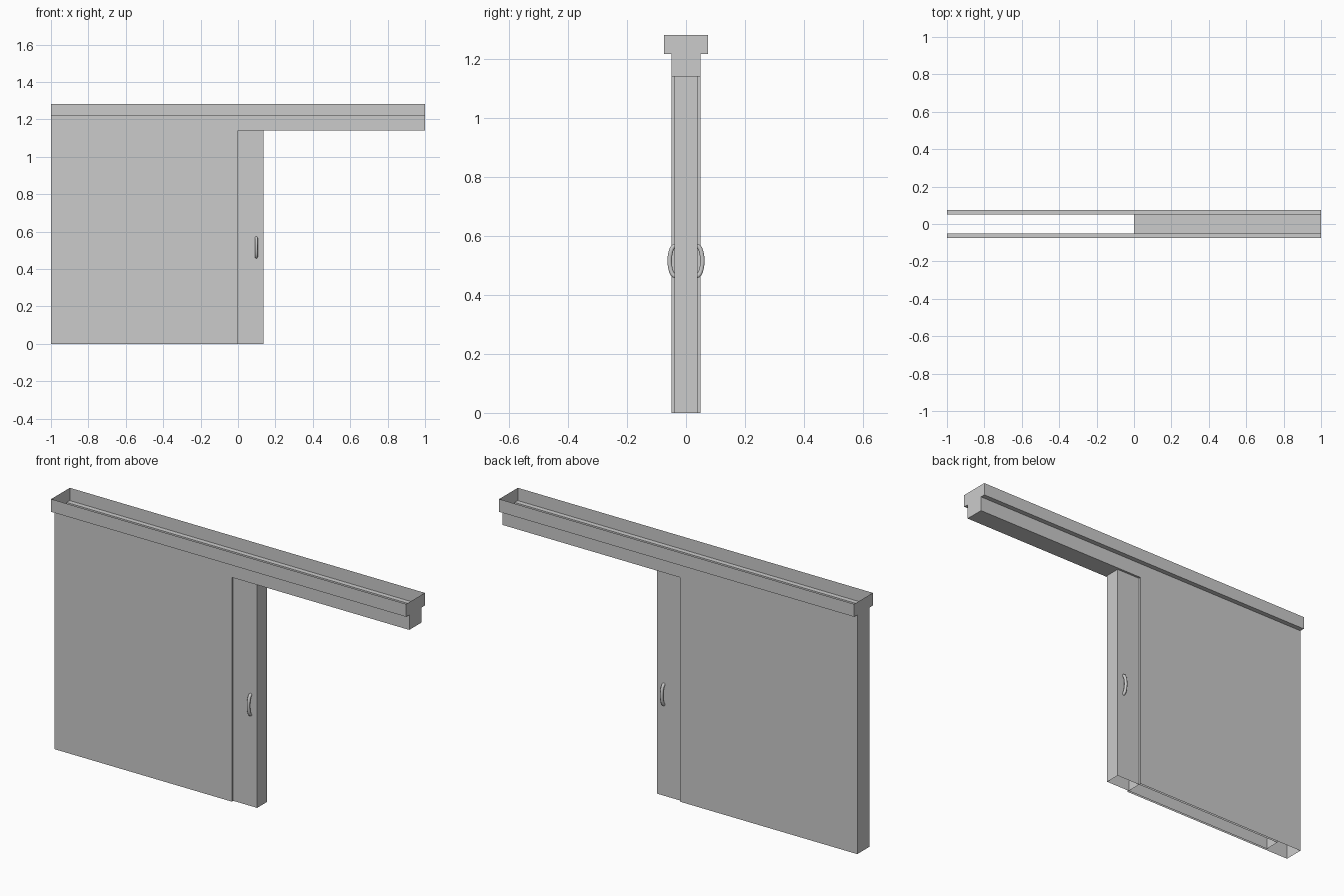
import bpy, bmesh, math

if "Cube" in bpy.data.objects:
    bpy.data.objects.remove(bpy.data.objects["Cube"])

WALL, RAIL, DOOR = 0.05, 0.075, 0.039      # half thicknesses
Z_HEAD, Z_LEDGE, Z_TOP = 1.142, 1.218, 1.283


def sheet_object(name, strips, caps):
    """Thin sheets: strips = (x0, x1, yz profile), caps = (x, yz outline)."""
    bm = bmesh.new()
    for x0, x1, prof in strips:
        a = [bm.verts.new((x0, y, z)) for y, z in prof]
        b = [bm.verts.new((x1, y, z)) for y, z in prof]
        for i in range(len(prof) - 1):
            bm.faces.new((a[i], a[i + 1], b[i + 1], b[i]))
    for x, outline in caps:
        bm.faces.new([bm.verts.new((x, y, z)) for y, z in outline])
    bmesh.ops.remove_doubles(bm, verts=bm.verts, dist=1e-5)
    bmesh.ops.recalc_face_normals(bm, faces=bm.faces)
    me = bpy.data.meshes.new(name)
    bm.to_mesh(me)
    bm.free()
    ob = bpy.data.objects.new(name, me)
    bpy.context.collection.objects.link(ob)
    return ob


def mirrored(half):
    return half + [(-y, z) for y, z in reversed(half)]


# Stepped open-topped rail over the opening, and over the wall pocket
rail = mirrored([(-RAIL, Z_TOP), (-RAIL, Z_LEDGE), (-WALL, Z_LEDGE), (-WALL, Z_HEAD)])
side = [(-RAIL, Z_TOP), (-RAIL, Z_LEDGE), (-WALL, Z_LEDGE), (-WALL, Z_HEAD), (-WALL, 0)]
other = [(-y, z) for y, z in side]
wall_end = mirrored([(-WALL, Z_HEAD), (-WALL, 0)])
sheet_object("wall_pocket_and_rail",
             [(-1, 0, side), (-1, 0, other), (0, 1, rail)],
             [(-1, rail), (-1, wall_end), (0, wall_end), (1, rail)])

# Sliding door: hollow panel, mostly inside the pocket
panel = [(-DOOR, 0), (-DOOR, Z_HEAD)]
panel_back = [(DOOR, 0), (DOOR, Z_HEAD)]
end = mirrored([(-DOOR, Z_HEAD), (-DOOR, 0)])
sheet_object("sliding_door",
             [(-0.865, 0.135, panel), (-0.865, 0.135, panel_back)],
             [(-0.865, end), (0.135, end)])

# Curved pull handles on both faces
for name, s in (("front_handle", -1), ("back_handle", 1)):
    cu = bpy.data.curves.new(name, 'CURVE')
    cu.dimensions = '3D'
    cu.bevel_depth = 0.0078
    cu.bevel_resolution = 3
    cu.use_fill_caps = True
    n = 16
    sp = cu.splines.new('POLY')
    sp.points.add(n)
    for i, p in enumerate(sp.points):
        t = math.pi * i / n
        p.co = (0.098, s * (0.037 + 0.0185 * math.sin(t)), 0.516 - 0.051 * math.cos(t), 1)
    ob = bpy.data.objects.new(name, cu)
    bpy.context.collection.objects.link(ob)
    bpy.ops.object.select_all(action='DESELECT')
    ob.select_set(True)
    bpy.context.view_layer.objects.active = ob
    bpy.ops.object.convert(target='MESH')
    bpy.ops.object.shade_smooth_by_angle(angle=math.radians(40))
